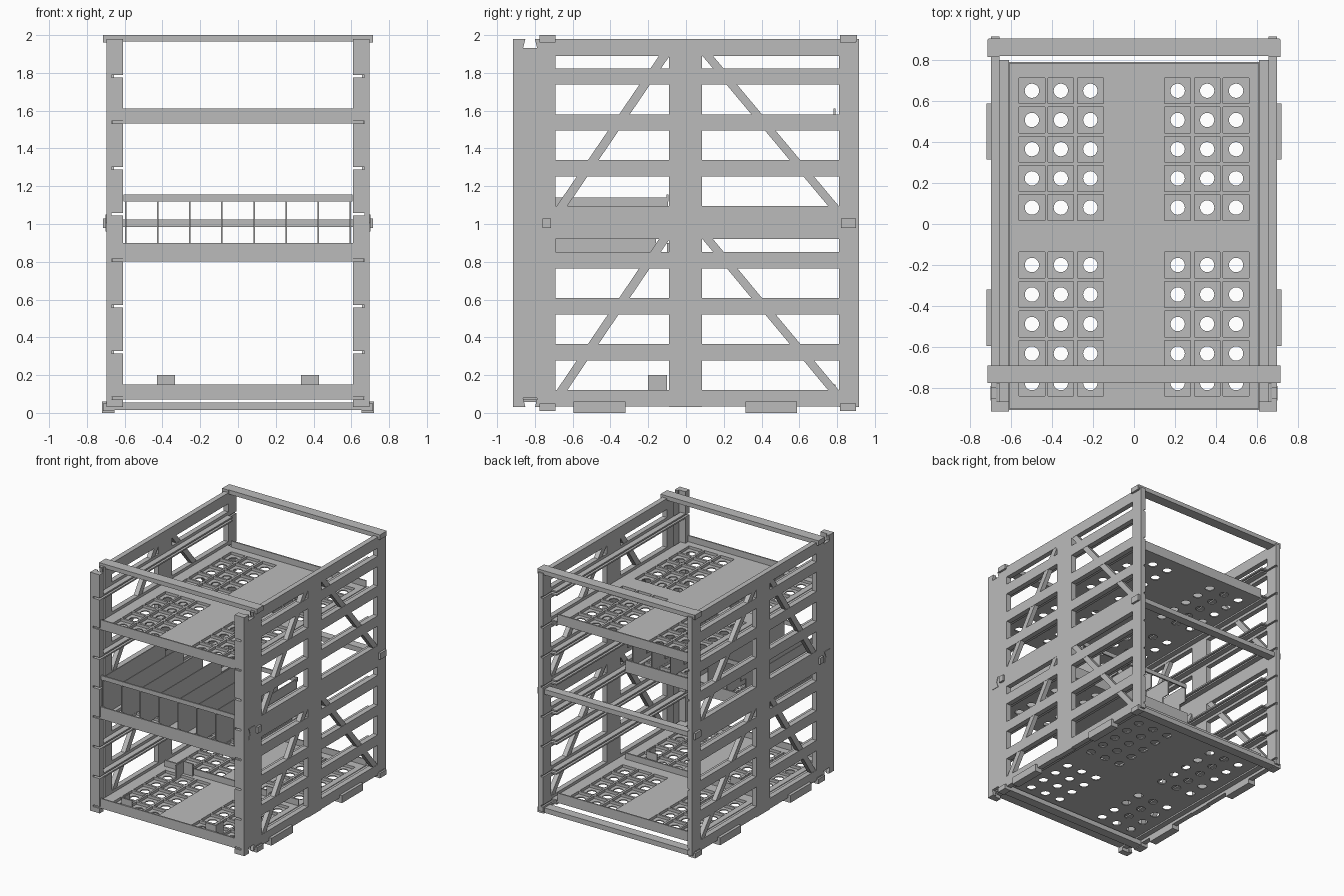
import bpy, bmesh
from mathutils import Matrix

if "Cube" in bpy.data.objects:
    bpy.data.objects.remove(bpy.data.objects["Cube"])

steel = bpy.data.materials.new("light_grey_steel")
steel.use_nodes = True
grey = (0.5, 0.5, 0.5, 1)
steel.diffuse_color = grey
steel.node_tree.nodes["Principled BSDF"].inputs["Base Color"].default_value = grey


def box(x0, x1, y0, y1, z0, z1):
    return lambda bm: add_prism(bm, [(y0, z0), (y1, z0), (y1, z1), (y0, z1)], x0, x1)


def plate(profile, x0, x1):
    """Side profile in (y, z), extruded along x."""
    return lambda bm: add_prism(bm, profile, x0, x1)


def add_prism(bm, profile, x0, x1):
    a = [bm.verts.new((x0, y, z)) for y, z in profile]
    b = [bm.verts.new((x1, y, z)) for y, z in profile]
    bm.faces.new(a)
    bm.faces.new(b[::-1])
    for i in range(len(a)):
        j = (i + 1) % len(a)
        bm.faces.new((a[j], a[i], b[i], b[j]))


def cylinder(x, y, z, r, h):
    return lambda bm: bmesh.ops.create_cone(
        bm, cap_ends=True, segments=20, radius1=r, radius2=r, depth=h,
        matrix=Matrix.Translation((x, y, z)))


def part(name, solids, mirror=False):
    bm = bmesh.new()
    for solid in solids:
        solid(bm)
    bmesh.ops.recalc_face_normals(bm, faces=bm.faces)
    mesh = bpy.data.meshes.new(name)
    bm.to_mesh(mesh)
    bm.free()
    mesh.materials.append(steel)
    obj = bpy.data.objects.new(name, mesh)
    bpy.context.collection.objects.link(obj)
    if mirror:
        obj.modifiers.new("mirror", 'MIRROR')
    return obj


def cut(obj, name, solids):
    cutter = part(name, solids)
    cutter.hide_render = True
    cutter.hide_viewport = True
    cutter.display_type = 'WIRE'
    mod = obj.modifiers.new(name, 'BOOLEAN')
    mod.object = cutter
    mod.solver = 'EXACT'


# Main dimensions of the side frames
FRONT, BACK, BASE, TOP = -0.915, 0.915, 0.03, 1.98
IN, MID, OUT, LEDGE = 0.655, 0.67, 0.697, 0.61
PITCH, SLOT = 0.2435, 0.015
slots = [0.07 + PITCH * i for i in range(8)]
bays = [(-0.69, -0.09), (0.085, 0.81)]
rails = [(s - 0.035, s + 0.05) for s in slots] + [(0.92, 1.09), (1.89, TOP)]

# Bands between the shelf slots
edges = [BASE] + [e for s in slots for e in (s, s + SLOT)] + [TOP]
bands = list(zip(edges[::2], edges[1::2]))

# Front post with dovetail notches at both ends
n0, n1, flare, depth = -0.85, -0.80, 0.012, 0.048
post = [(FRONT, BASE), (n0, BASE), (n0 - flare, BASE + depth), (n1 + flare, BASE + depth),
        (n1, BASE), (-0.69, BASE), (-0.69, TOP), (n1, TOP), (n1 + flare, TOP - depth),
        (n0 - flare, TOP - depth), (n0, TOP), (FRONT, TOP)]
part("front_post", [plate(post, MID, OUT)], True)

# Middle and rear posts, rails between them
part("rear_posts", [box(MID, OUT, -0.09, 0.085, BASE, TOP),
                    box(MID, OUT, 0.81, BACK, BASE, TOP)], True)
part("side_rails", [box(MID, OUT, y0, y1, z0, z1)
                    for y0, y1 in bays for z0, z1 in rails], True)

# Inner layer of the frame, split by the slots
inner = []
for z0, z1 in bands:
    inner.append(box(LEDGE, MID, FRONT, -0.865, z0, z1))
    for y0, y1 in [(-0.78, -0.69), (-0.09, 0.085), (0.81, BACK)]:
        inner.append(box(IN, MID, y0, y1, z0, z1))
for y0, y1 in bays:
    for s in slots:
        inner.append(box(IN, MID, y0, y1, max(s - 0.035, BASE), s))
        inner.append(box(IN, MID, y0, y1, s + SLOT, s + 0.05))
    inner.append(box(IN, MID, y0, y1, 0.92, slots[4]))
    inner.append(box(IN, MID, y0, y1, slots[4] + SLOT, 1.09))
    inner.append(box(IN, MID, y0, y1, 1.89, TOP))
part("frame_inner_layer", inner, True)

# Thin runners above and below each slot
part("shelf_runners", [box(LEDGE, IN, -0.865, 0.8, z, z + 0.012)
                       for s in slots for z in (s - 0.012, s + SLOT)], True)

# Diagonal braces
braces = []
for low, high in [(0.115, 0.92), (1.09, 1.89)]:
    for ya, yb in [(-0.66, -0.115), (0.785, 0.115)]:
        w = 0.028
        braces.append(plate([(ya - w, low), (ya + w, low), (yb + w, high), (yb - w, high)],
                            IN + 0.002, OUT - 0.002))
part("diagonal_braces", braces, True)

# Bow tie keys, clips and feet on the outside
key = [(-0.86, 0.96), (-0.79, 0.96), (-0.807, 1.005),
       (-0.79, 1.05), (-0.86, 1.05), (-0.843, 1.005)]
part("bow_tie_key", [plate(key, OUT - 0.005, OUT + 0.004)], True)
part("side_clips", [box(IN, 0.714, -0.76, -0.715, 0.978, 1.03),
                    box(IN, 0.714, 0.82, 0.9, 0.978, 1.03)], True)
part("feet", [box(IN, 0.72, y0, y1, 0, 0.06)
              for y0, y1 in [(-0.595, -0.32), (0.315, 0.587)]], True)
part("corner_clips", [box(IN, 0.714, y0, y1, z0, z1)
                      for y0, y1 in [(-0.775, -0.69), (0.815, 0.9)]
                      for z0, z1 in [(0.01, 0.05), (1.96, 2.0)]], True)

# Cross ties joining the frames
part("front_top_tie", [box(-0.71, 0.71, -0.775, -0.69, 1.965, 2.0)])
part("back_top_tie", [box(-0.71, 0.71, 0.82, 0.905, 1.965, 2.0)])
part("back_middle_tie", [box(-0.71, 0.71, 0.825, 0.895, 0.985, 1.025)])
part("front_bottom_tie", [box(-0.7, 0.7, -0.77, -0.695, 0.016, 0.056)])
part("back_bottom_tie", [box(-0.7, 0.7, 0.82, 0.895, 0.016, 0.056)])

# Perforated shelves
columns = [s * x for s in (-1, 1) for x in (0.213, 0.357, 0.498)]
front_rows = [-0.2 - 0.144 * i for i in range(5)]
back_rows = [0.65 - 0.1425 * i for i in range(5)]


def shelf(name, z, back, lip, rows):
    deck = part(name, [box(-0.608, 0.608, -0.9, back, z, z + 0.03)])
    h = 0.063
    cells = [(x, y) for x in columns for y in rows]
    cut(deck, name + "_pocket_cutter",
        [box(x - h, x + h, y - h, y + h, z + 0.008, z + 0.06) for x, y in cells])
    cut(deck, name + "_hole_cutter", [cylinder(x, y, z, 0.035, 0.08) for x, y in cells])
    part(name + "_lips", [box(-0.61, 0.61, -0.908, -0.897, z, z + lip),
                          box(-0.61, 0.61, back - 0.01, back + 0.001, z, z + lip)])
    part(name + "_slides", [box(0.6, 0.667, -0.905, back, z + 0.001, z + 0.013)], True)


shelf("bottom_shelf", slots[0], 0.79, 0.08, front_rows + back_rows)
shelf("middle_shelf", slots[3], -0.09, 0.1, front_rows)
shelf("top_shelf", slots[6], 0.79, 0.08, front_rows + back_rows)

# Upright dividers on the middle shelf with bars along their tops
side = [(-0.9, 0.825), (-0.16, 0.825), (-0.16, 1.0), (-0.095, 1.0),
        (-0.095, 1.14), (-0.9, 1.14)]
dividers = []
for i in range(8):
    x = -0.595 + 0.17 * i
    dividers.append(plate(side, x - 0.004, x + 0.004))
part("dividers", dividers)
part("divider_bars", [box(-0.605, 0.605, y, y + 0.012, 1.12, 1.155) for y in (-0.905, -0.104)])

# Corner brackets and stop bar on the bottom shelf
brackets = []
for y0, y1, wall in [(-0.895, -0.8, -0.895), (-0.2, -0.1, -0.11)]:
    brackets.append(box(0.333, 0.428, wall, wall + 0.01, 0.098, 0.2))
    brackets.append(box(0.418, 0.428, y0, y1, 0.098, 0.2))
part("corner_brackets", brackets, True)
part("stop_bar", [box(-0.605, 0.605, -0.085, -0.073, 0.098, 0.15)])
